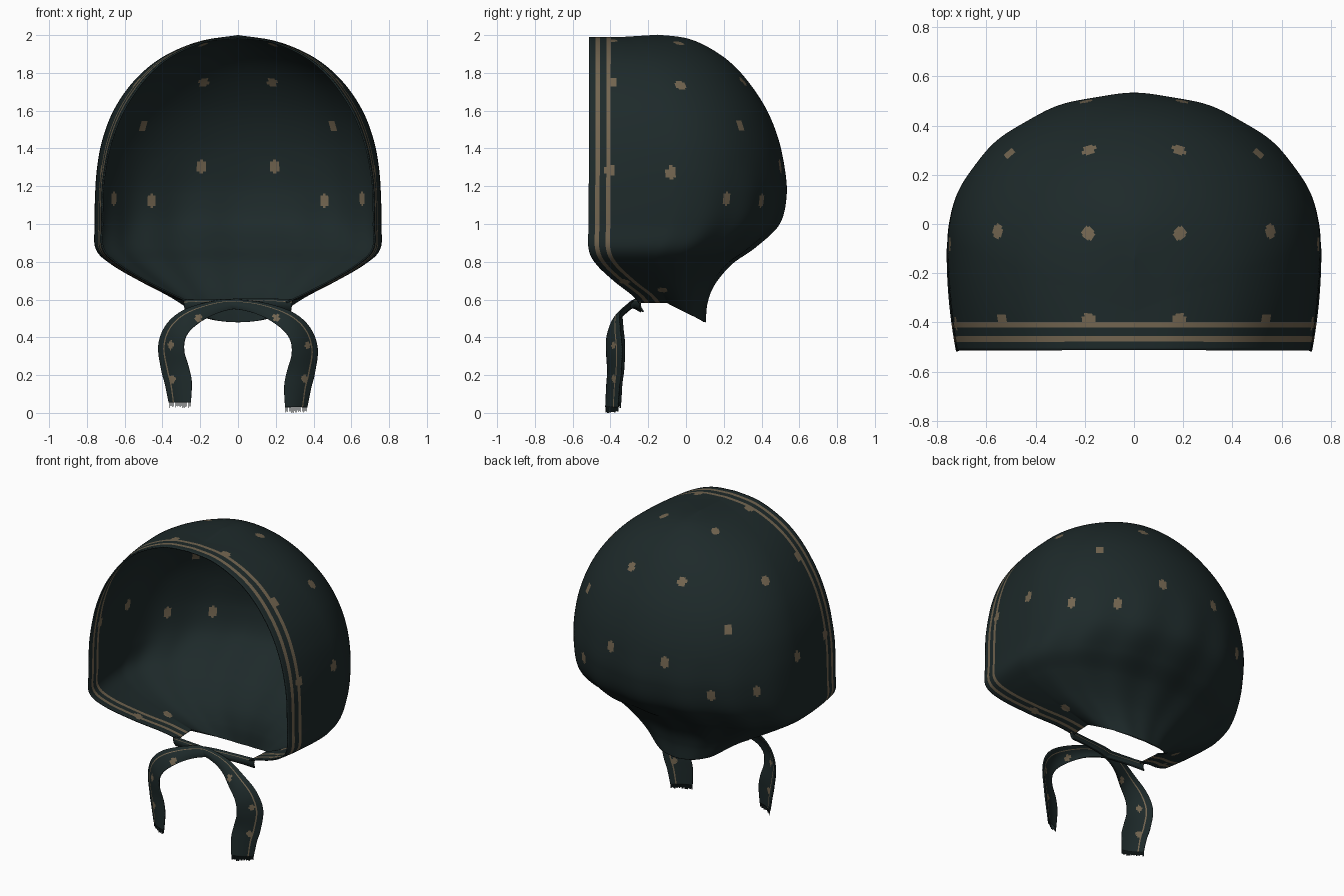
import bpy, bmesh, math, random
from mathutils import Vector

if "Cube" in bpy.data.objects:
    bpy.data.objects.remove(bpy.data.objects["Cube"])

random.seed(3)


def material(name, col):
    m = bpy.data.materials.new(name)
    m.diffuse_color = (*col, 1)
    m.use_nodes = True
    m.node_tree.nodes["Principled BSDF"].inputs["Base Color"].default_value = m.diffuse_color
    return m


CLOTH = material("dark green cloth", (0.0125, 0.0225, 0.023))
TAN = material("tan print", (0.17, 0.13, 0.08))


def spline(keys, steps):
    """Smooth rows passing through all keys."""
    out, n = [], len(keys)
    for k in range(n - 1):
        a, b, c, d = (keys[max(k - 1, 0)], keys[k], keys[k + 1], keys[min(k + 2, n - 1)])
        for s in range(steps + (k == n - 2)):
            t = s / steps
            out.append([0.5 * (2 * q + (r - p) * t + (2 * p - 5 * q + 4 * r - u) * t * t
                               + (3 * q - p - 3 * r + u) * t ** 3)
                        for p, q, r, u in zip(a, b, c, d)])
    return out


def grid_object(name, rows, tan_cols, dots, radius, thick):
    """Cloth sheet from rows of points, with printed stripes and dots."""
    bm = bmesh.new()
    vs = [[bm.verts.new(p) for p in row] for row in rows]
    for a, b in zip(vs, vs[1:]):
        for i in range(len(a) - 1):
            f = bm.faces.new((a[i], b[i], b[i + 1], a[i + 1]))
            f.smooth = True
            f.material_index = int(i in tan_cols)
    centers = [(f, f.calc_center_median()) for f in bm.faces]
    for d in dots:
        d = Vector(d)
        c0 = min((c for _, c in centers), key=lambda c: (c - d).length_squared)
        for f, c in centers:
            e = c - c0
            if e.x ** 2 + e.y ** 2 + (e.z * 0.8) ** 2 < radius ** 2:
                f.material_index = 1
    bmesh.ops.remove_doubles(bm, verts=bm.verts, dist=1e-5)
    return finish(name, bm, thick)


def finish(name, bm, thick=0):
    me = bpy.data.meshes.new(name)
    bm.to_mesh(me)
    bm.free()
    me.materials.append(CLOTH)
    me.materials.append(TAN)
    ob = bpy.data.objects.new(name, me)
    bpy.context.collection.objects.link(ob)
    if thick:
        mod = ob.modifiers.new("cloth thickness", 'SOLIDIFY')
        mod.thickness, mod.offset = thick, 0
    return ob


# Hood: U-shaped slices (back z, front z, half width, front y, back y)
HOOD = [(.48, .585, .27, -.25, .10), (.58, .63, .37, -.29, .108), (.68, .70, .515, -.38, .145),
        (.79, .79, .67, -.475, .235), (.88, .87, .75, -.515, .36), (1.0, 1.0, .755, -.515, .485),
        (1.15, 1.15, .753, -.515, .525), (1.3, 1.3, .742, -.513, .517), (1.45, 1.45, .713, -.513, .485),
        (1.6, 1.6, .655, -.513, .425), (1.74, 1.735, .565, -.513, .335), (1.85, 1.845, .45, -.513, .235),
        (1.93, 1.92, .32, -.513, .12), (1.98, 1.97, .17, -.513, 0), (1.998, 1.985, 0, -.513, -.15)]
HEM, SIDE, ARC = 10, 16, 136
STEP = 0.0115
rows = []
for zb, zf, w, f, b in spline(HOOD, 14):
    yc = f + (b - f) * 0.43
    hem_end = f + STEP * HEM
    ys = [f + STEP * i for i in range(HEM)]
    ys += [hem_end + (yc - hem_end) * i / SIDE for i in range(SIDE)]
    # The face opening narrows a little, more so near the crown
    narrow = 0.05 + 0.035 * max(0, min(1, (zb - 1.2) / 0.5))
    left = [(-w * (1 - narrow * ((yc - y) / (yc - f)) ** 2), y, 0) for y in ys]
    row = list(left)
    # Gathered folds fading out above the neck
    fall = max(0, min(1, (1.35 - zb) / 0.5)) * min(1, 0.35 + max(0, zb - .48) * 2)
    for i in range(ARC + 1):
        t = math.pi * i / ARC
        fold = 1 + 0.016 * fall * math.sin(t) * math.cos(15 * (t - math.pi / 2))
        row.append((-w * math.cos(t) * fold, yc + (b - yc) * math.sin(t) * fold, math.sin(t)))
    row += [(-x, y, s) for x, y, s in reversed(left)]
    rows.append([(x, y, zf + (zb - zf) * s) for x, y, s in row])
cols = len(rows[0]) - 1
stripes = {3, 4, 8, 9}
stripes |= {cols - 1 - c for c in stripes}
half_dots = [(.19, .31, 1.76), (.19, .50, 1.31), (.19, -.035, 1.97), (.56, -.03, 1.74),
             (.19, -.385, 1.97), (.53, -.39, 1.74), (.50, .29, 1.52), (.45, .38, 1.13),
             (.64, .20, 1.13), (.74, -.08, 1.27), (.73, -.40, 1.28), (.42, -.12, .67),
             (.48, -.32, .72)]
dots = [(s * x, y, z) for x, y, z in half_dots for s in (-1, 1)]
grid_object("hood", rows, stripes, dots, 0.027, 0.008)

# Ties: inner edge (x, y, z) and outer edge (x, y, z) down the strap
TIE = [(-.28, -.225, .535, -.29, -.235, .60), (-.15, -.26, .553, -.15, -.25, .60),
       (0, -.285, .548, .02, -.265, .596), (.12, -.325, .515, .15, -.29, .578),
       (.22, -.385, .455, .29, -.335, .53), (.275, -.405, .39, .38, -.335, .45),
       (.285, -.405, .31, .42, -.325, .34), (.26, -.40, .22, .405, -.33, .21),
       (.245, -.405, .14, .385, -.34, .13), (.25, -.41, .03, .365, -.345, .03)]
N = 20
for side, lift, name in ((1, 0, "right"), (-1, .025, "left")):
    rows = []
    keys = spline(TIE, 9)
    for k, (x0, y0, z0, x1, y1, z1) in enumerate(keys):
        up = lift * k / (len(keys) - 1)
        row = []
        for i in range(N + 1):
            t = i / N
            # Slight crosswise curl, one strap passing ahead of the other
            y = y0 + (y1 - y0) * t - 0.012 * math.sin(math.pi * t) - (0.014 if side > 0 else 0)
            row.append((side * (x0 + (x1 - x0) * t), y, z0 + (z1 - z0) * t + up))
        rows.append(row)
    tie_dots = [(side * x, -.38, z) for x, z in ((.20, .51), (.36, .36), (.35, .18))]
    grid_object(name + "_tie", rows, {15}, tie_dots, 0.018, 0.008)

    # Fringe threads at the tie end
    bm = bmesh.new()
    end = rows[-1]
    for i in range(N):
        a, b = Vector(end[i]), Vector(end[i + 1])
        d = (b - a) * 0.25
        drop = a.z - (lift + (0 if i == 5 else random.uniform(0, .012)))
        top, nrm = a + d, Vector((0, .003, 0))
        quad = [top - nrm, top + d * 2 - nrm, top + d * 2 + nrm, top + nrm]
        lo = [bm.verts.new(p - Vector((0, 0, drop))) for p in quad]
        hi = [bm.verts.new(p + Vector((0, 0, .003))) for p in quad]
        bm.faces.new(lo)
        for k in range(4):
            bm.faces.new((lo[k], lo[k - 1], hi[k - 1], hi[k]))
    bmesh.ops.recalc_face_normals(bm, faces=bm.faces)
    finish(name + "_fringe", bm)
